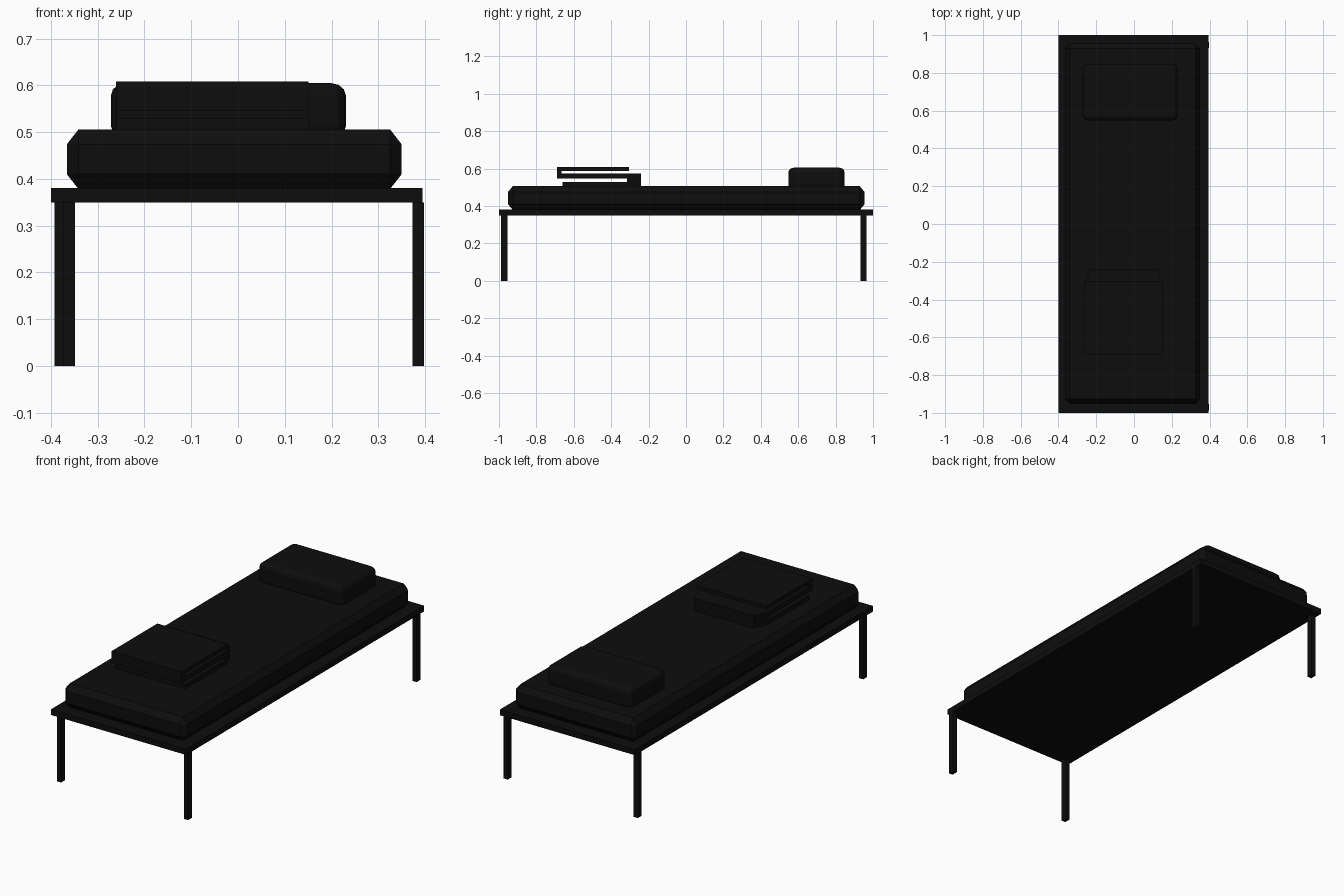
import bpy, bmesh

if "Cube" in bpy.data.objects:
    bpy.data.objects.remove(bpy.data.objects["Cube"])

black = bpy.data.materials.new("near_black")
black.diffuse_color = (0.004, 0.004, 0.004, 1)
black.use_nodes = True
black.node_tree.nodes["Principled BSDF"].inputs["Base Color"].default_value = black.diffuse_color


def finish(name, bm):
    bmesh.ops.recalc_face_normals(bm, faces=bm.faces)
    me = bpy.data.meshes.new(name)
    bm.to_mesh(me)
    bm.free()
    ob = bpy.data.objects.new(name, me)
    bpy.context.collection.objects.link(ob)
    me.materials.append(black)
    return ob


def box(name, x, y, z, bevel=0, segments=1, stretch=(1, 1, 1)):
    """Box from ranges; stretch scales the bevel per axis."""
    bm = bmesh.new()
    bmesh.ops.create_cube(bm, size=1)
    spans = (x, y, z)
    for v in bm.verts:
        v.co = [v.co[i] * (spans[i][1] - spans[i][0]) / stretch[i] for i in range(3)]
    if bevel:
        bmesh.ops.bevel(bm, geom=bm.edges[:], offset=bevel, segments=segments,
                        profile=0.5, affect='EDGES')
    for v in bm.verts:
        v.co = [v.co[i] * stretch[i] + sum(spans[i]) / 2 for i in range(3)]
    return finish(name, bm)


# Flat bed frame
box("bed_frame", (-0.4, 0.395), (-1, 1), (0.35, 0.38))

# Slightly uneven legs
front, back = (-0.988, -0.954), (0.932, 0.964)
for name, x, y in (("front_left_leg", (-0.374, -0.349), front),
                   ("front_right_leg", (0.373, 0.398), front),
                   ("back_left_leg", (-0.392, -0.367), back),
                   ("back_right_leg", (0.373, 0.398), back)):
    box(name, x, y, (0, 0.35))

# Chamfered mattress
box("mattress", (-0.366, 0.35), (-0.952, 0.955), (0.378, 0.506),
    0.025, 1, (1, 1.05, 1.28))

# Rounded pillow
box("pillow", (-0.272, 0.231), (0.547, 0.848), (0.487, 0.605),
    0.03, 3, (1.1, 1, 0.9))

# Folded blanket: S-shaped section extruded along x, back fold tapered in plan
sections = [
    [(-0.66, 0.506), (-0.315, 0.506), (-0.315, 0.529), (-0.66, 0.529)],
    [(-0.315, 0.506), (-0.24, 0.506), (-0.24, 0.573), (-0.315, 0.573),
     (-0.315, 0.546), (-0.315, 0.529)],
    [(-0.315, 0.546), (-0.315, 0.573), (-0.665, 0.573), (-0.665, 0.588),
     (-0.305, 0.588), (-0.305, 0.608), (-0.69, 0.608), (-0.69, 0.546)],
]
bm = bmesh.new()
for sec in sections:
    bm.faces.new([bm.verts.new((-0.261, y, z)) for y, z in sec])
bmesh.ops.remove_doubles(bm, verts=bm.verts, dist=1e-4)
ext = bmesh.ops.extrude_face_region(bm, geom=bm.faces[:])
for v in ext["geom"]:
    if isinstance(v, bmesh.types.BMVert):
        v.co.x = 0.151
for v in bm.verts:
    if v.co.y > -0.25:
        v.co.x += 0.03 if v.co.x < 0 else -0.03
finish("folded_blanket", bm)
